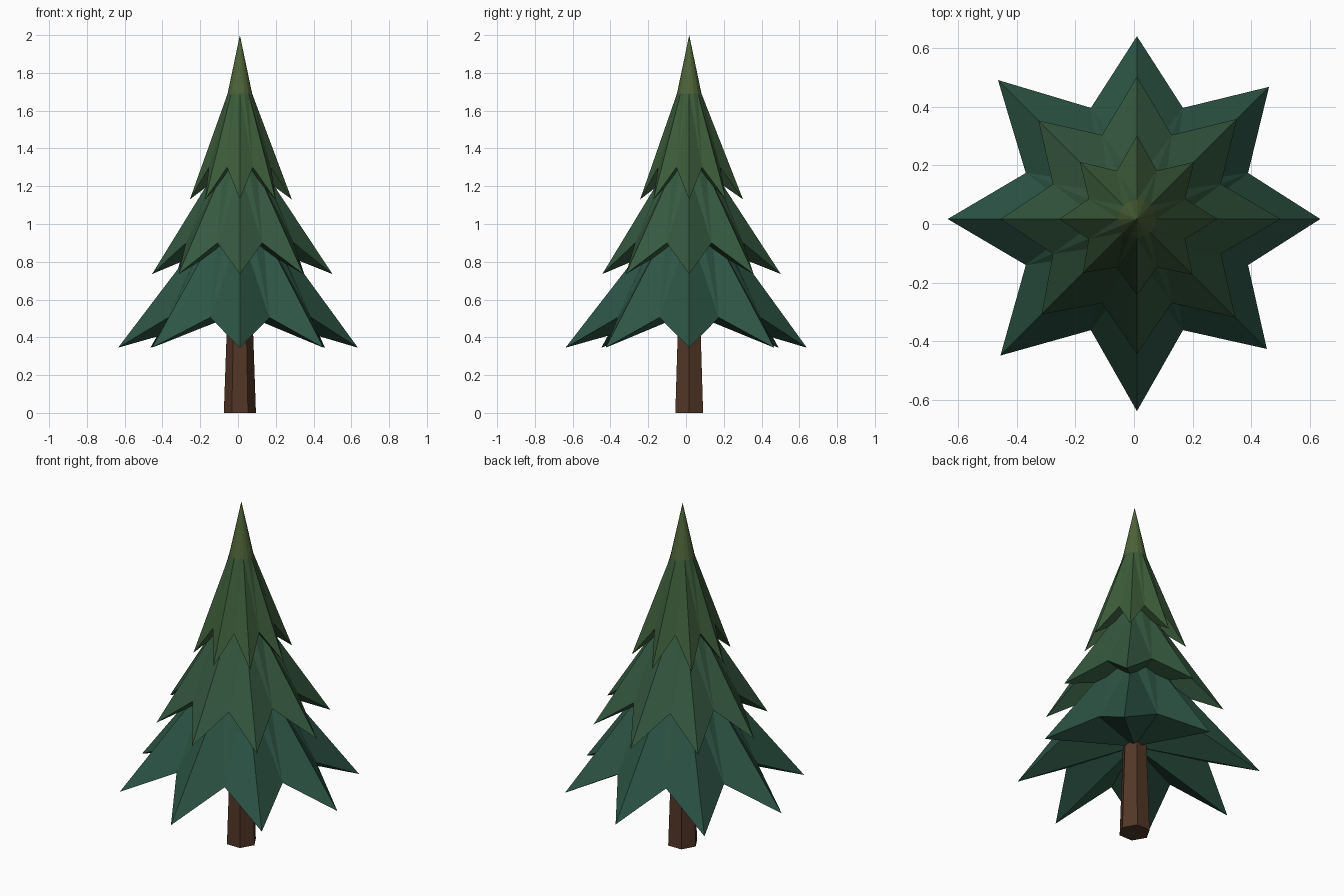
import bpy, bmesh
from math import sin, cos, pi

if "Cube" in bpy.data.objects:
    bpy.data.objects.remove(bpy.data.objects["Cube"])

AX, AY = 0.01, 0.017   # tree axis
N = 8                  # branches per tier


def material(name, rgb):
    m = bpy.data.materials.new(name)
    m.diffuse_color = (*rgb, 1)
    m.use_nodes = True
    m.node_tree.nodes["Principled BSDF"].inputs["Base Color"].default_value = m.diffuse_color
    return m


def finish(bm, name, *mats):
    bmesh.ops.recalc_face_normals(bm, faces=bm.faces)
    me = bpy.data.meshes.new(name)
    bm.to_mesh(me)
    bm.free()
    for m in mats:
        me.materials.append(m)
    ob = bpy.data.objects.new(name, me)
    bpy.context.collection.objects.link(ob)
    return ob


def polar(bm, r, a, z):
    return bm.verts.new((AX + r * cos(a), AY + r * sin(a), z))


def tier(name, tips, tip_z, notch_r, notch_z, ring_r, ring_z, top_z, hollow_z, mats):
    """Star-shaped skirt: zigzag rim, upper ring, apex and a hollow underside."""
    bm = bmesh.new()
    rim, ring = [], []
    for i in range(2 * N):
        a = pi * i / N
        r, z = (notch_r, notch_z) if i % 2 else (tips[i // 2], tip_z)
        rim.append(polar(bm, r, a, z))
        ring.append(polar(bm, ring_r, a, ring_z))
    apex = polar(bm, 0, 0, top_z)
    hollow = polar(bm, 0, 0, hollow_z)
    for i in range(2 * N):
        j = (i + 1) % (2 * N)
        # split each side along the ridge so the creases stay crisp
        if i % 2:
            bm.faces.new((rim[i], rim[j], ring[j]))
            bm.faces.new((rim[i], ring[j], ring[i]))
        else:
            bm.faces.new((rim[i], rim[j], ring[i]))
            bm.faces.new((rim[j], ring[j], ring[i]))
        tip = bm.faces.new((ring[i], ring[j], apex))
        tip.material_index = len(mats) - 1
        bm.faces.new((rim[j], rim[i], hollow))
    return finish(bm, name, *mats)


bark = material("bark", (0.085, 0.038, 0.02))
low_green = material("low_green", (0.026, 0.09, 0.06))
mid_green = material("mid_green", (0.035, 0.098, 0.05))
top_green = material("top_green", (0.045, 0.105, 0.042))
tip_green = material("tip_green", (0.075, 0.125, 0.04))

# Tapered six-sided trunk
bm = bmesh.new()
base = [polar(bm, 0.085, pi * i / 3, 0) for i in range(6)]
top = [polar(bm, 0.064, pi * i / 3, 0.6) for i in range(6)]
bm.faces.new(base)
bm.faces.new(top)
for i in range(6):
    j = (i + 1) % 6
    bm.faces.new((base[i], base[j], top[j], top[i]))
finish(bm, "trunk", bark)

# Three overlapping tiers of branches (tip radii run counter-clockwise from +x)
tier("lower_branches", (0.625, 0.637, 0.623, 0.67, 0.645, 0.658, 0.655, 0.626),
     0.345, 0.41, 0.505, 0.17, 0.97, 1.15, 0.53, [low_green])
tier("middle_branches", (0.49, 0.482, 0.485, 0.475, 0.465, 0.46, 0.46, 0.475),
     0.735, 0.31, 0.90, 0.13, 1.28, 1.48, 0.93, [mid_green])
tier("upper_branches", (0.275, 0.275, 0.285, 0.275, 0.265, 0.26, 0.26, 0.268),
     1.13, 0.178, 1.30, 0.065, 1.69, 2.0, 1.33, [top_green, tip_green])
